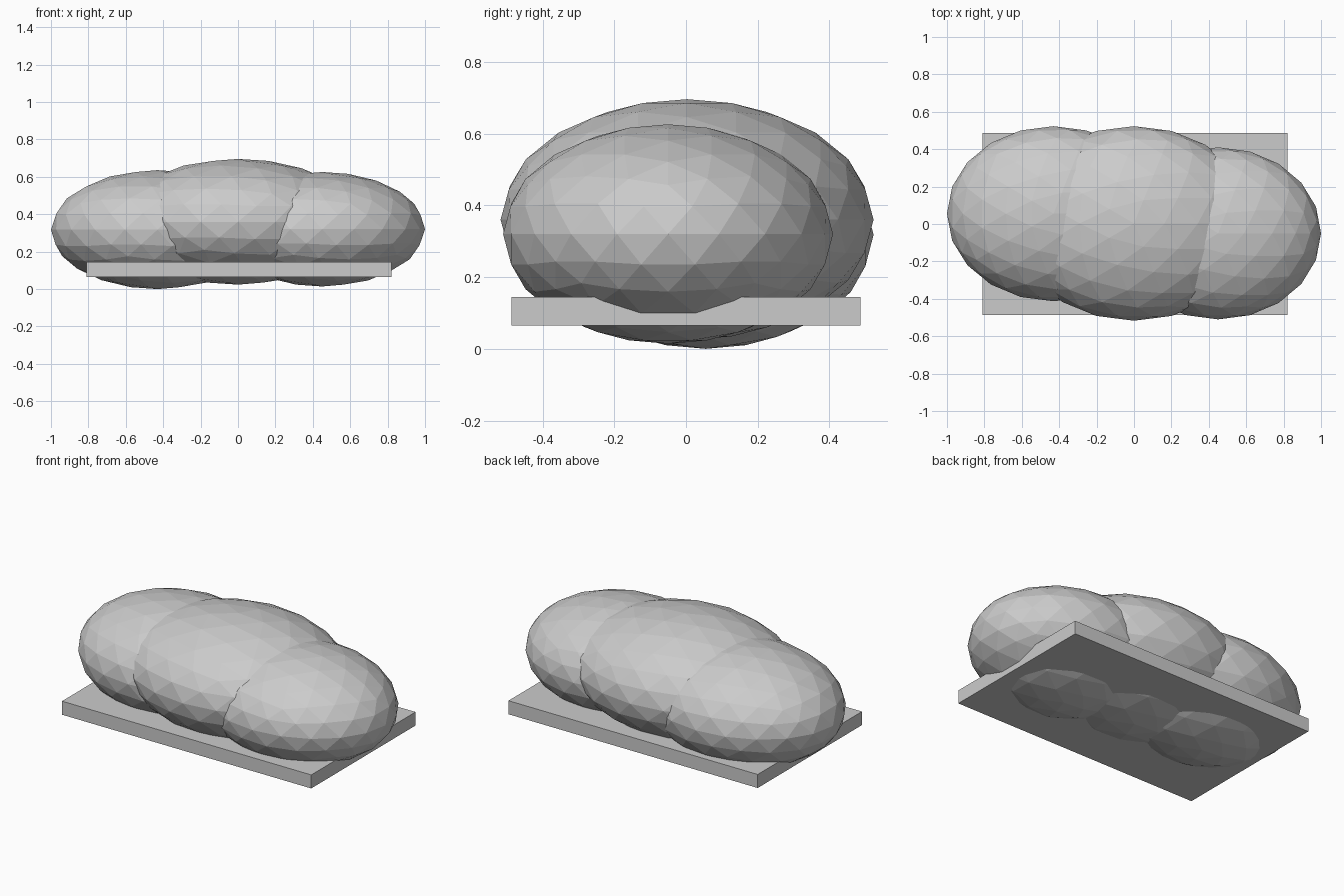
import bpy

if "Cube" in bpy.data.objects:
    bpy.data.objects.remove(bpy.data.objects["Cube"])


def lobe(name, centre, radii):
    """Faceted ellipsoid made from a stretched icosphere."""
    bpy.ops.mesh.primitive_ico_sphere_add(subdivisions=3, radius=1, location=centre)
    ob = bpy.context.object
    ob.name = name
    ob.scale = radii
    bpy.ops.object.transform_apply(location=False, rotation=False, scale=True)
    return ob


# Three overlapping rounded lobes
lobe("left_lobe", (-0.43, 0.055, 0.318), (0.57, 0.468, 0.318))
lobe("middle_lobe", (0.0, 0.003, 0.36), (0.65, 0.52, 0.336))
lobe("right_lobe", (0.45, -0.05, 0.32), (0.55, 0.46, 0.306))

# Flat base slab that the lobes sink through
bpy.ops.mesh.primitive_cube_add(size=1, location=(0.005, 0, 0.105))
slab = bpy.context.object
slab.name = "base_slab"
slab.scale = (1.63, 0.974, 0.08)
bpy.ops.object.transform_apply(location=False, rotation=False, scale=True)
